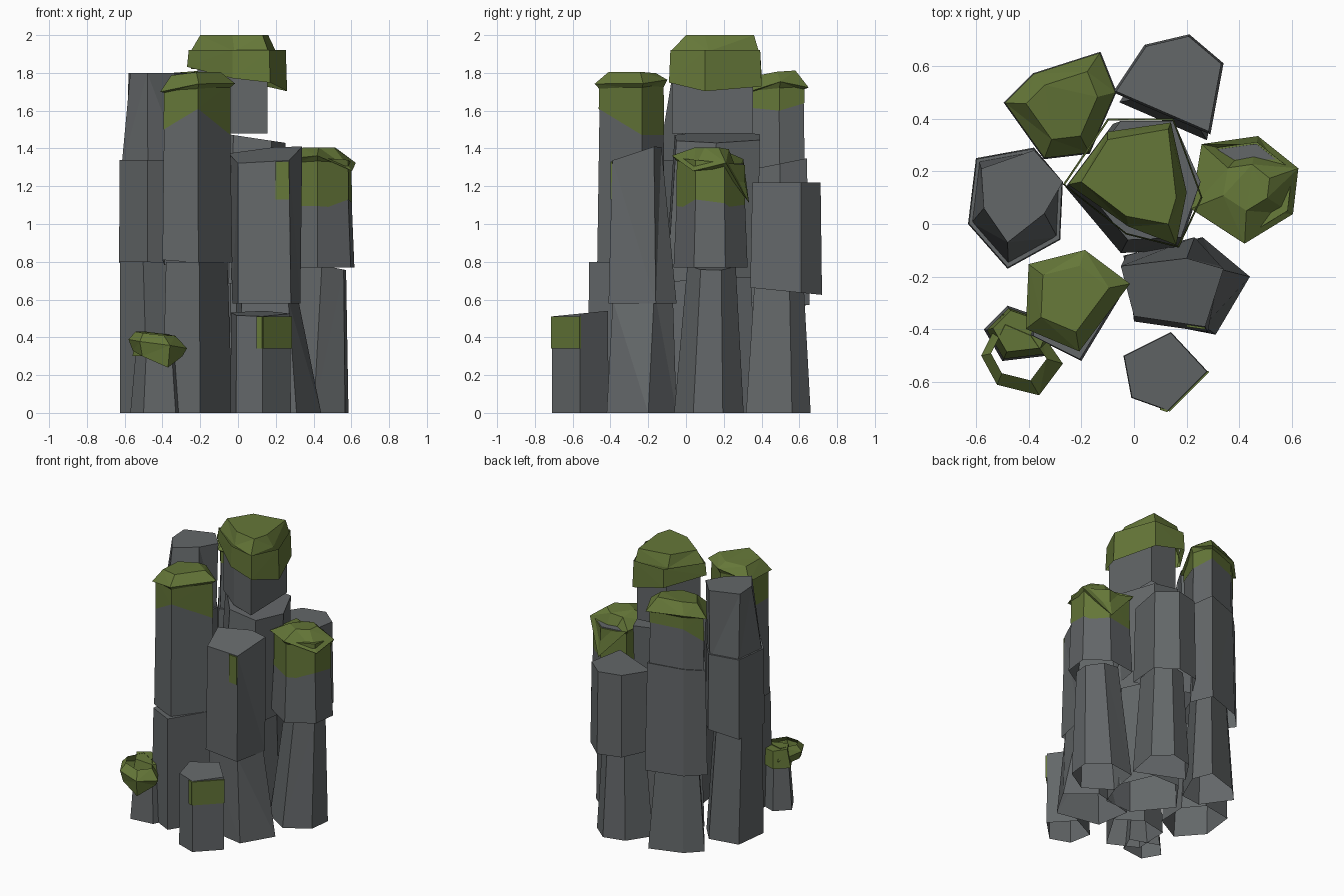
import bpy, bmesh, random
from mathutils import Vector

random.seed(4)
cube = bpy.data.objects.get("Cube")
if cube:
    bpy.data.objects.remove(cube)


def material(name, colour):
    mat = bpy.data.materials.new(name)
    mat.use_nodes = True
    mat.diffuse_color = colour
    mat.node_tree.nodes["Principled BSDF"].inputs["Base Color"].default_value = colour
    return mat


STONE = material("grey stone", (.125, .135, .14, 1))
MOSS = material("green moss", (.13, .185, .04, 1))


def centre(outline):
    return sum((Vector(p) for p in outline), Vector((0, 0))) / len(outline)


def ring(outline, z, scale=1, tilt=(0, 0), shift=(0, 0), rough=0):
    """Scaled copy of an outline, laid on a tilted plane with uneven heights."""
    mid = centre(outline)
    points = []
    for p in outline:
        off = (Vector(p) - mid) * scale
        at = mid + off + Vector(shift)
        points.append((at.x, at.y, z + off.dot(Vector(tilt)) + random.uniform(-rough, rough)))
    return points


def hang(points, dips):
    """Lower each corner of a ring by its own amount."""
    return [(x, y, z - dip) for (x, y, z), dip in zip(points, dips)]


def loft(name, rings, mat, cap=True):
    """Faceted shell through a stack of rings, open below."""
    bm = bmesh.new()
    rows = [[bm.verts.new(p) for p in r] for r in rings]
    if cap:
        bm.faces.new(rows[-1])
    for low, high in zip(rows, rows[1:]):
        for i in range(len(low)):
            j = (i + 1) % len(low)
            bm.faces.new((low[i], low[j], high[j], high[i]))
    bmesh.ops.triangulate(bm, faces=bm.faces[:])
    mesh = bpy.data.meshes.new(name)
    bm.to_mesh(mesh)
    bm.free()
    mesh.materials.append(mat)
    obj = bpy.data.objects.new(name, mesh)
    bpy.context.collection.objects.link(obj)


def column(name, outline, tiers):
    """Stack of rock blocks: base z, top z, base scale, top scale, top tilt, top shift."""
    for n, (z0, z1, s0, s1, tilt, shift) in enumerate(tiers):
        rings = [ring(outline, z0, s0, rough=.02 if n else 0), ring(outline, z1, s1, tilt, shift)]
        loft(f"{name}_block_{n + 1}", rings, STONE)


def moss_cap(name, outline, top, scale, drops, dips, tilt=(0, 0), brim=1.2, dome=.75):
    """Ragged moss sleeve around a block's top, with an uneven overhanging brim."""
    loft(name + "_moss_sleeve", [
        hang(ring(outline, top, scale + .03), drops),
        ring(outline, top, scale + .02, tilt)], MOSS)
    loft(name + "_moss_brim", [
        ring(outline, top - .03, scale * .95, tilt),
        hang(ring(outline, top, scale * brim, tilt), dips),
        ring(outline, top + .07, scale * dome, tilt, rough=.01)], MOSS)


def moss_patch(name, a, b, z0, z1):
    """Thin plate of moss on one rock face, between two plan points."""
    a, b = Vector(a), Vector(b)
    side = (b - a).normalized()
    out = Vector((side.y, -side.x)) * .008
    rings = [[(*c, z) for c in (a, a + out, b + out, b)] for z in (z0, z1)]
    loft(name, rings, MOSS)


FLAT = STAY = (0, 0)

# Tall middle column with a blocky moss crown inside a hanging skirt
middle = [(-.26, .14), (-.05, -.11), (.17, -.1), (.25, .13), (.14, .38), (-.08, .38)]
column("middle_column", middle, [
    (0, .8, .95, .85, FLAT, STAY), (.7, 1.46, 1, .92, (-.15, 0), (.02, .03))])
head = [(-.22, .14), (-.03, -.01), (.16, -.08), (.15, .36), (-.08, .34)]
loft("middle_column_head", [ring(head, 1.48, .97), ring(head, 1.88, .97)], STONE)
skirt = [(-.27, .15), (-.03, -.04), (.17, -.09), (.26, .1), (.15, .4), (-.1, .4)]
loft("crown_moss_skirt", [
    ring(skirt, 1.755, 1, (-.25, -.05), rough=.02),
    ring(skirt, 1.92, .97)], MOSS, cap=False)
crown = [(-.25, .15), (-.02, -.01), (.16, -.08), (.2, .12), (.14, .385), (-.1, .35)]
crown_top = [(-.2, .16), (-.03, .03), (.13, 0), (.16, .1), (.13, .36), (-.1, .32)]
loft("crown_moss_top", [
    ring(crown, 1.82), ring(crown, 1.915), ring(crown_top, 2)], MOSS)

# Back column on the +x side
back = [(-.08, .5), (.29, .34), (.34, .61), (.21, .72), (.04, .68)]
loft("back_column_base", [
    ring(back, 0, .9, shift=(0, -.045)), ring(back, .7, .68, shift=(0, -.05))], STONE)
loft("back_column_head", [ring(back, .64, 1, (0, -.1)), ring(back, 1.22, .95)], STONE)

# Back column on the -x side, moss topped
rear = [(-.49, .46), (-.34, .25), (-.17, .27), (-.07, .5), (-.13, .65), (-.38, .57)]
column("rear_mossy_column", rear, [
    (0, .72, .92, .66, FLAT, STAY), (.58, 1.31, 1.02, .95, (0, .2), STAY),
    (1.2, 1.71, .9, .86, (0, .1), STAY)])
moss_cap("rear_mossy_column", rear, 1.72, .86, (.2, .12, .1, .12, .08, .1),
         (.02, 0, .03, -.02, .02, 0), (.05, .08), 1.16)

# Side column on the -x side, its top leaning back
side = [(-.63, 0), (-.48, -.17), (-.28, -.06), (-.27, .16), (-.38, .29), (-.6, .25)]
column("side_column", side, [
    (0, .82, .97, .82, FLAT, (-.03, 0)), (.78, 1.34, 1, .98, FLAT, STAY)])
side_top = [(-.57, .06), (-.48, -.07), (-.34, .04), (-.27, .16), (-.38, .28), (-.58, .21)]
loft("side_column_head", [ring(side, 1.3, .93), ring(side_top, 1.8)], STONE)

# Side column on the +x side, moss topped
mossy = [(.22, .06), (.42, -.07), (.6, .04), (.62, .21), (.47, .33), (.26, .3)]
loft("mossy_side_column_base", [
    ring(mossy, 0, .92, shift=(-.02, -.01)),
    ring(mossy, .78, .64, (-.2, 0), (.02, 0))], STONE)
loft("mossy_side_column_head", [ring(mossy, .77, .98), ring(mossy, 1.32, .86)], STONE)
moss_cap("mossy_side_column", mossy, 1.33, .88, (.25, .26, .2, .22, .3, .25),
         (0, -.01, .06, 0, .2, -.03), (0, -.1), 1.16, .5)

# Front column on the -x side, moss topped
front = [(-.4, -.42), (-.2, -.52), (-.03, -.24), (-.2, -.13), (-.39, -.17)]
column("front_mossy_column", front, [(0, .8, 1, .88, FLAT, (0, -.02))])
upper_front = [(-.4, -.39), (-.21, -.47), (-.03, -.23), (-.19, -.11), (-.39, -.16)]
loft("front_mossy_column_head", [
    ring(upper_front, .79, 1, rough=.02), ring(upper_front, 1.72, .93)], STONE)
moss_cap("front_mossy_column", upper_front, 1.73, .93, (.23, .12, .26, .26, .24),
         (.02, -.01, .0, -.03, .02), (.06, 0), 1.15)

# Front column on the +x side, slanted top
slanted = [(-.04, -.12), (0, -.36), (.31, -.42), (.44, -.2), (.26, -.05)]
block = [(-.03, -.12), (0, -.37), (.28, -.41), (.33, -.16), (.23, -.05)]
slant_top = [(-.05, -.16), (0, -.35), (.27, -.39), (.34, -.17), (.2, -.13)]
loft("slanted_column_base", [ring(slanted, 0), ring(block, .62, .88, (.1, .2))], STONE)
loft("slanted_column_head", [ring(block, .58), ring(slant_top, 1.37, 1, (.1, .3))], STONE)
moss_patch("slanted_column_moss", (.2, -.382), (.27, -.392), 1.13, 1.33)

# Small front rock with mossy faces
small = [(-.04, -.5), (-.01, -.66), (.13, -.71), (.28, -.56), (.14, -.41)]
column("small_rock", small, [(0, .525, 1, .98, (0, .1), STAY)])
moss_patch("small_rock_moss_side", (.13, -.707), (.28, -.557), .34, .51)
moss_patch("small_rock_moss_front", (.1, -.697), (.13, -.707), .34, .51)

# Low rock with a ragged open moss tuft
low = [(-.57, -.4), (-.5, -.52), (-.33, -.5), (-.28, -.38), (-.48, -.31)]
column("low_rock", low, [(0, .34, 1, .78, FLAT, STAY)])
tuft = [(-.58, -.5), (-.52, -.61), (-.36, -.65), (-.27, -.53), (-.36, -.4), (-.5, -.34)]
loft("low_rock_moss", [
    hang(ring(tuft, .3, .85), (-.03, 0, .06, 0, .02, 0)),
    ring(tuft, .355, 1, (-.1, .05), rough=.02),
    ring(tuft, .42, .68, (-.1, .05), (-.01, .01))], MOSS, cap=False)
loft("low_rock_moss_top", [
    ring(low, .3, .92), ring(low, .42, .75, (-.12, 0), (0, .01))], MOSS)
